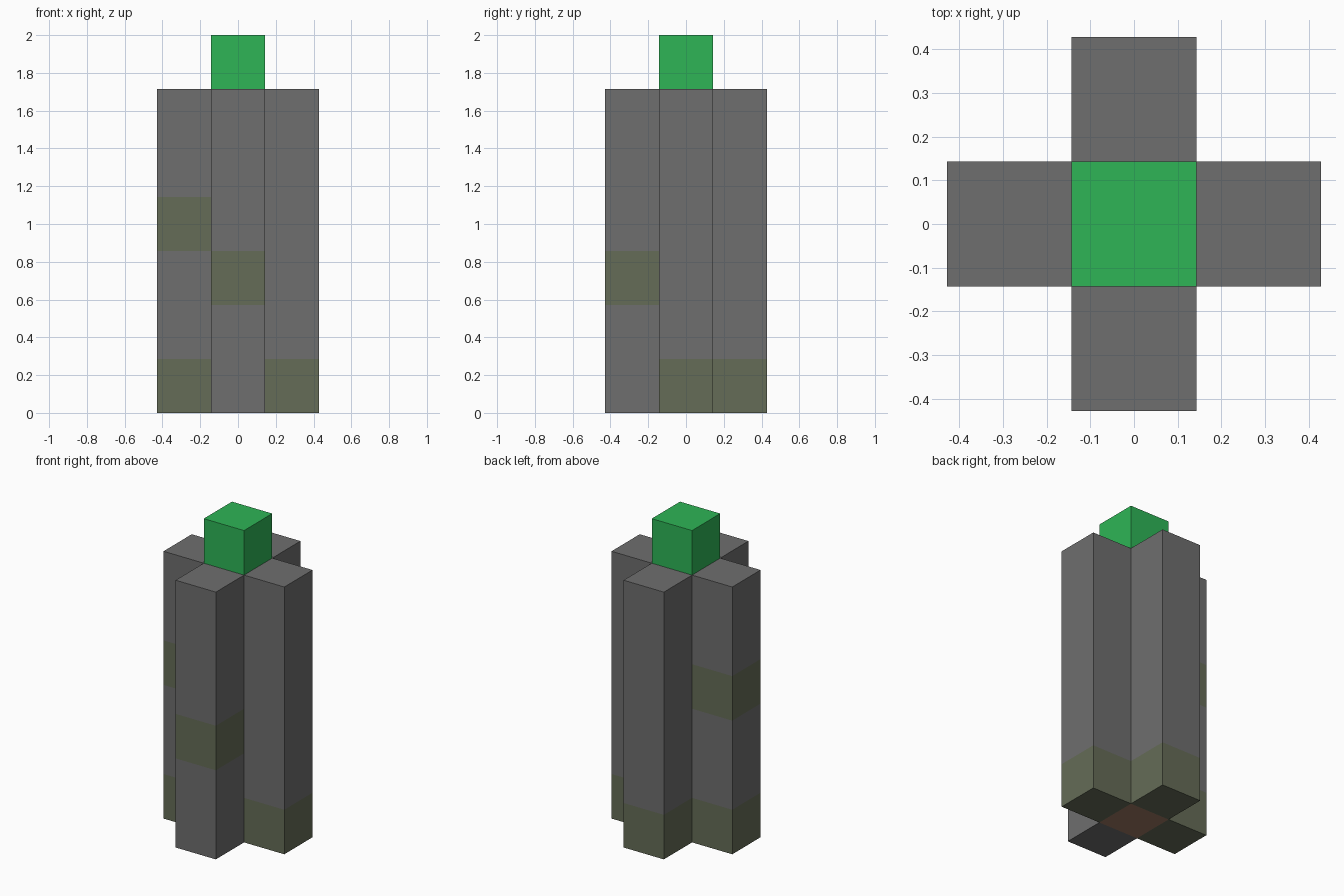
import bpy
import bmesh
from mathutils import Vector

if "Cube" in bpy.data.objects:
    bpy.data.objects.remove(bpy.data.objects["Cube"], do_unlink=True)

SIZE = 2 / 7          # edge of one block
HEIGHT = 6            # blocks in each column


def make_material(name, srgb):
    linear = [((c / 255 + 0.055) / 1.055) ** 2.4 for c in srgb]
    mat = bpy.data.materials.new(name)
    mat.use_nodes = True
    mat.diffuse_color = (*linear, 1)
    mat.node_tree.nodes["Principled BSDF"].inputs["Base Color"].default_value = (*linear, 1)
    return mat


stone = make_material("stone grey", (110, 110, 110))
moss = make_material("mossy stone", (101, 108, 87))
dirt = make_material("dirt brown", (158, 120, 100))
green = make_material("bright green", (46, 181, 86))

# Columns of the cross: grid position and the levels that are mossy
columns = {
    "core": ((0, 0), ()),
    "front_column": ((0, -1), (2,)),
    "back_column": ((0, 1), (0,)),
    "left_column": ((1, 0), (0,)),
    "right_column": ((-1, 0), (0, 3)),
}

parts = {}
for name, ((x, y), mossy) in columns.items():
    parts[name] = {(x, y, z): moss if z in mossy else stone for z in range(HEIGHT)}
parts["core"][0, 0, 0] = dirt
parts["top_block"] = {(0, 0, HEIGHT): green}

filled = {cell for blocks in parts.values() for cell in blocks}
directions = [Vector(d) for d in ((1, 0, 0), (0, 1, 0), (0, 0, 1))]
directions += [-d for d in directions]


def build_part(name, blocks):
    """Stack blocks into one object, keeping only the exposed faces."""
    mesh = bpy.data.meshes.new(name)
    mats = list(dict.fromkeys(blocks.values()))
    for mat in mats:
        mesh.materials.append(mat)
    bm = bmesh.new()
    for cell, mat in blocks.items():
        center = Vector(cell) + Vector((0, 0, 0.5))
        for n in directions:
            if tuple(int(c) for c in Vector(cell) + n) in filled:
                continue
            u = Vector((n.y, n.z, n.x))
            v = n.cross(u)
            corners = (-u - v, u - v, u + v, v - u)
            face = bm.faces.new([bm.verts.new((center + (n + c) / 2) * SIZE) for c in corners])
            face.material_index = mats.index(mat)
    bmesh.ops.remove_doubles(bm, verts=bm.verts, dist=0.001)
    bm.to_mesh(mesh)
    bm.free()
    bpy.context.collection.objects.link(bpy.data.objects.new(name, mesh))


for part_name, part_blocks in parts.items():
    build_part(part_name, part_blocks)
